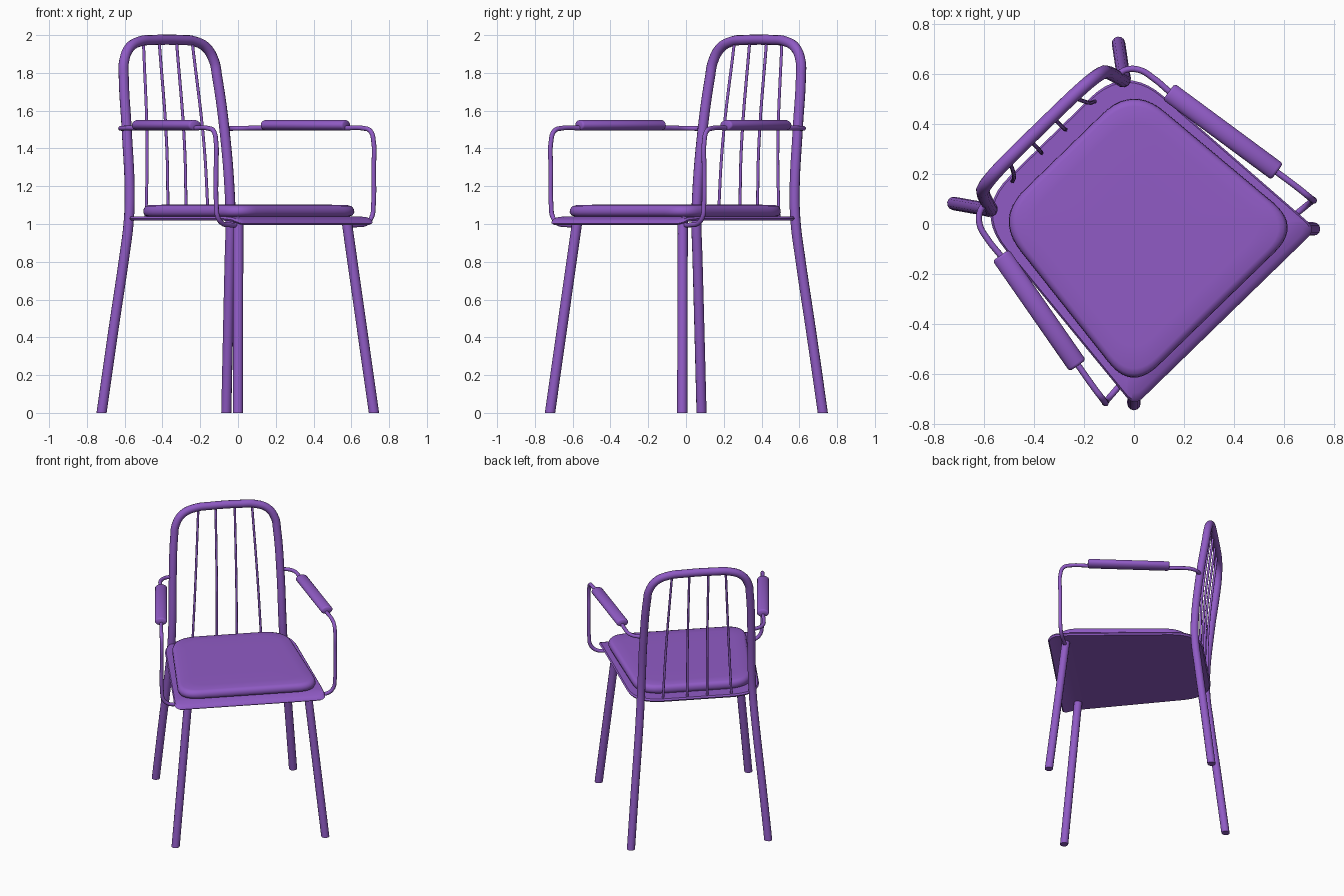
import bpy, bmesh, math
from mathutils import Matrix, Vector

if "Cube" in bpy.data.objects:
    bpy.data.objects.remove(bpy.data.objects["Cube"])

# The chair is modelled facing -y, then turned towards the corner
TURN = Matrix.Rotation(math.radians(44.2), 4, 'Z')

purple = bpy.data.materials.new("purple_paint")
purple.use_nodes = True
COLOUR = (0.28, 0.105, 0.56, 1)
purple.diffuse_color = COLOUR
purple.node_tree.nodes["Principled BSDF"].inputs["Base Color"].default_value = COLOUR


def mirrored(points):
    return [(-x, y, z) for x, y, z in points]


def finish(name, bm, angle=40):
    bmesh.ops.recalc_face_normals(bm, faces=bm.faces)
    bm.transform(TURN)
    mesh = bpy.data.meshes.new(name)
    bm.to_mesh(mesh)
    bm.free()
    obj = bpy.data.objects.new(name, mesh)
    bpy.context.collection.objects.link(obj)
    mesh.materials.append(purple)
    bpy.ops.object.select_all(action='DESELECT')
    obj.select_set(True)
    bpy.context.view_layer.objects.active = obj
    bpy.ops.object.shade_smooth_by_angle(angle=math.radians(angle))
    return obj


def tube(name, points, radius, straight=False):
    """Round rod along a path, trimmed flat at the floor."""
    curve = bpy.data.curves.new(name + "_path", 'CURVE')
    curve.dimensions = '3D'
    curve.bevel_depth = radius
    curve.bevel_resolution = 4
    curve.resolution_u = 8
    curve.use_fill_caps = True
    spline = curve.splines.new('BEZIER')
    spline.bezier_points.add(len(points) - 1)
    for knot, co in zip(spline.bezier_points, points):
        knot.co = co
        knot.handle_left_type = knot.handle_right_type = 'VECTOR' if straight else 'AUTO'
    temp = bpy.data.objects.new(name + "_path", curve)
    bpy.context.collection.objects.link(temp)
    bpy.context.view_layer.update()
    mesh = bpy.data.meshes.new_from_object(
        temp.evaluated_get(bpy.context.evaluated_depsgraph_get()))
    bm = bmesh.new()
    bm.from_mesh(mesh)
    bpy.data.objects.remove(temp)
    bpy.data.curves.remove(curve)
    bpy.data.meshes.remove(mesh)
    bmesh.ops.remove_doubles(bm, verts=bm.verts, dist=0.0001)
    cut = bmesh.ops.bisect_plane(bm, geom=bm.verts[:] + bm.edges[:] + bm.faces[:],
                                 plane_co=(0, 0, 0), plane_no=(0, 0, -1), clear_outer=True)
    rim = [e for e in cut["geom_cut"] if isinstance(e, bmesh.types.BMEdge)]
    if rim:
        bmesh.ops.holes_fill(bm, edges=rim, sides=0)
    return finish(name, bm)


def rounded_outline(corners, steps=10, side_steps=8):
    """Outline of a polygon whose corners are (x, y, cut-back length)."""
    out = []
    arcs = []
    for i, (x, y, r) in enumerate(corners):
        p = Vector((x, y))
        a = p + (Vector(corners[i - 1][:2]) - p).normalized() * r
        b = p + (Vector(corners[(i + 1) % len(corners)][:2]) - p).normalized() * r
        arcs.append([a.lerp(p, t).lerp(p.lerp(b, t), t)
                     for t in (k / steps for k in range(steps + 1))])
    for i, arc in enumerate(arcs):
        out += arc
        nxt = arcs[(i + 1) % len(arcs)][0]
        out += [arc[-1].lerp(nxt, k / side_steps) for k in range(1, side_steps)]
    return out


def loft(bm, rings, cap_start=True):
    """Join rings of points with quads and close the ends."""
    loops = [[bm.verts.new(p) for p in ring] for ring in rings]
    for lo, hi in zip(loops, loops[1:]):
        for i in range(len(lo)):
            bm.faces.new((lo[i - 1], lo[i], hi[i], hi[i - 1]))
    bm.faces.new(loops[-1])
    if cap_start:
        bm.faces.new(loops[0])


# Back legs and top hoop: one continuous bent tube
side = [(0.463, 0.566, -0.03), (0.425, 0.513, 0.42), (0.39, 0.464, 0.82),
        (0.377, 0.444, 1.0), (0.37, 0.442, 1.15), (0.361, 0.474, 1.5),
        (0.345, 0.513, 1.78), (0.333, 0.523, 1.86), (0.285, 0.532, 1.932),
        (0.2, 0.537, 1.967), (0.1, 0.538, 1.974)]
tube("back_frame", side + mirrored(side)[::-1], 0.027)

# Back spindles
for n, (low, high, top) in enumerate([(-0.23, -0.18, 1.965), (-0.067, -0.064, 1.97),
                                      (0.067, 0.064, 1.97), (0.23, 0.18, 1.965)]):
    tube("back_spindle_%d" % (n + 1),
         [(low, 0.462, 1.03), (low * 0.6 + high * 0.4, 0.474, 1.42), (high, 0.533, top)], 0.008)

# Seat pan: thin sheet with a front lip that rolls down
outline = rounded_outline([(-0.51, -0.525, 0.05), (0.51, -0.525, 0.05),
                           (0.425, 0.485, 0.2), (-0.425, 0.485, 0.2)])


def pan_ring(scale, lift):
    ring = []
    for p in outline:
        x, y = p * scale
        drop = max(0, -0.42 - y) / 0.105
        ring.append((x, y, 1.03 + lift - 0.028 * drop ** 2))
    return ring


scales = (0.6, 0.8, 0.85, 0.9, 0.95, 0.985)
bm = bmesh.new()
loft(bm, [pan_ring(s, -0.011) for s in scales] + [pan_ring(1.0, 0)]
     + [pan_ring(s, 0.011) for s in reversed(scales)])
finish("seat_pan", bm)

# Seat cushion: soft rounded pad
cushion = rounded_outline([(-0.475, -0.475, 0.15), (0.475, -0.475, 0.15),
                           (0.385, 0.405, 0.17), (-0.385, 0.405, 0.17)])
bm = bmesh.new()
profile = [(0.96, 1.04), (0.985, 1.046), (1.0, 1.062), (0.995, 1.08),
           (0.975, 1.094), (0.94, 1.1), (0.8, 1.102), (0.4, 1.103)]
loft(bm, [[(p.x * s, p.y * s, z) for p in cushion] for s, z in profile])
finish("seat_cushion", bm, 60)

# Front legs, arm rails and arm pads, once per side
arm = [(0.36, 0.474, 1.505), (0.405, 0.467, 1.506), (0.445, 0.43, 1.507),
       (0.464, 0.36, 1.508), (0.472, 0.28, 1.508), (0.555, -0.246, 1.508),
       (0.573, -0.36, 1.507), (0.579, -0.41, 1.492), (0.582, -0.432, 1.43),
       (0.582, -0.432, 1.3), (0.58, -0.432, 1.1), (0.57, -0.431, 1.04),
       (0.535, -0.428, 1.005), (0.47, -0.422, 0.995), (0.4, -0.415, 0.995)]
for word, flip in (("left", list), ("right", mirrored)):
    tube(word + "_front_leg", flip([(0.505, -0.519, -0.03), (0.4, -0.413, 1.02)]), 0.027, True)
    tube(word + "_arm_rail", flip(arm), 0.0125)

    # Arm pad: flattened cylinder with softened ends
    start, end = (Vector(p) for p in flip([(0.47, 0.283, 1.523), (0.558, -0.25, 1.523)]))
    along = (end - start).normalized()
    across = along.cross(Vector((0, 0, 1)))
    bm = bmesh.new()
    rings = []
    for t, size in ((0, 0.75), (0.008, 0.93), (0.02, 1), (0.98, 1), (0.992, 0.93), (1, 0.75)):
        rings.append([start.lerp(end, t) + across * (0.04 * size * math.cos(a))
                      + Vector((0, 0, 0.028 * size * math.sin(a)))
                      for a in (k * math.tau / 24 for k in range(24))])
    loft(bm, rings)
    finish(word + "_arm_pad", bm)
